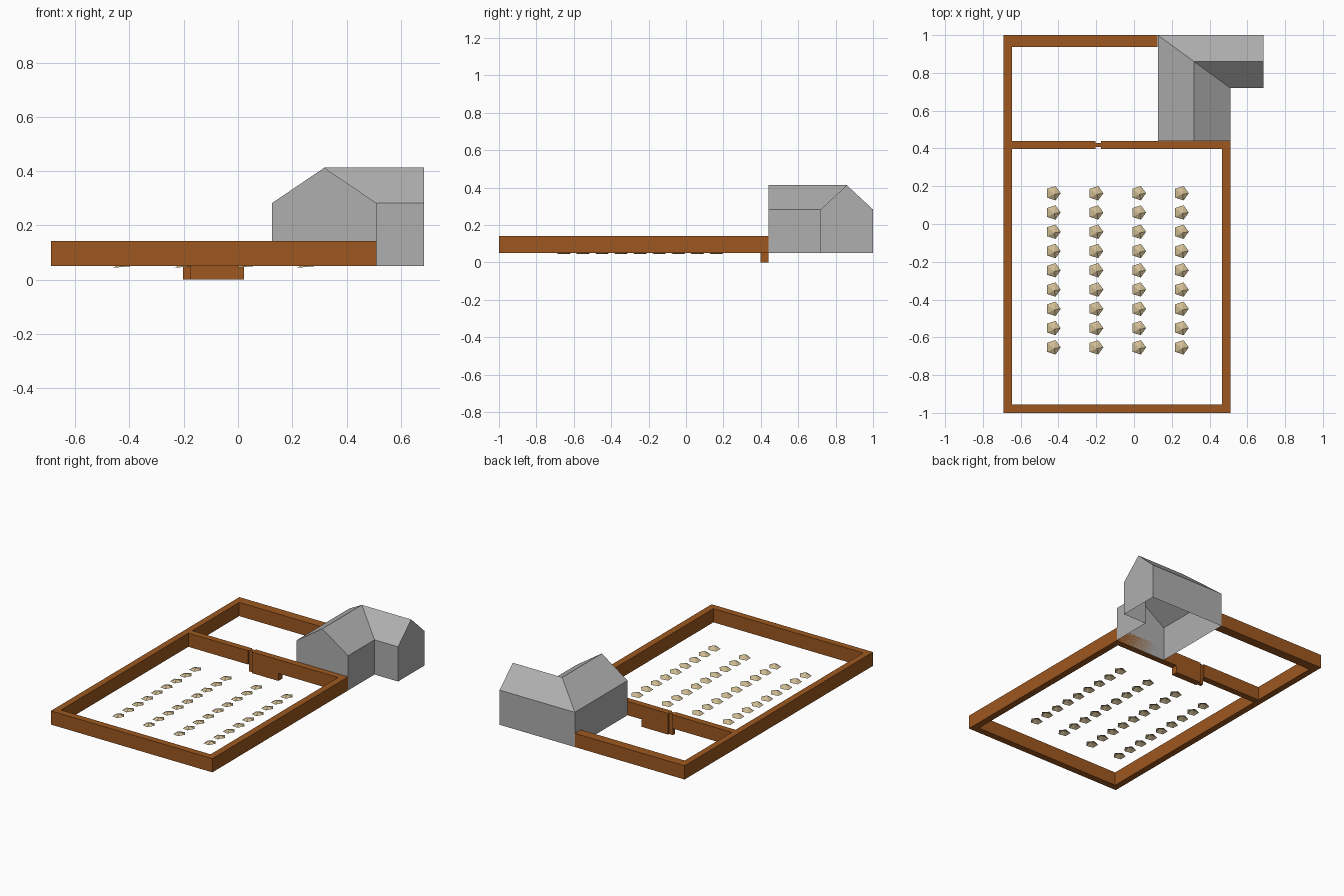
import bpy, bmesh, math

if "Cube" in bpy.data.objects:
    bpy.data.objects.remove(bpy.data.objects["Cube"])


def material(name, rgb):
    m = bpy.data.materials.new(name)
    m.diffuse_color = (*rgb, 1)
    m.use_nodes = True
    m.node_tree.nodes["Principled BSDF"].inputs["Base Color"].default_value = m.diffuse_color
    return m


brown = material("brown_wood", (0.34, 0.098, 0.014))
gray = material("gray_stone", (0.43, 0.43, 0.43))
tan = material("tan_straw", (0.62, 0.50, 0.29))


def make(name, verts, faces, mat):
    me = bpy.data.meshes.new(name)
    me.from_pydata(verts, [], faces)
    bm = bmesh.new()
    bm.from_mesh(me)
    bmesh.ops.recalc_face_normals(bm, faces=bm.faces)
    bm.to_mesh(me)
    bm.free()
    me.materials.append(mat)
    ob = bpy.data.objects.new(name, me)
    bpy.context.collection.objects.link(ob)
    return ob


def prism(name, outline, axis_map, lo, hi, mat):
    """Extrude a 2D outline between lo and hi."""
    n = len(outline)
    verts = [axis_map(a, b, d) for d in (lo, hi) for a, b in outline]
    faces = [tuple(range(n)), tuple(range(n, 2 * n))]
    faces += [(i, (i + 1) % n, n + (i + 1) % n, n + i) for i in range(n)]
    return make(name, verts, faces, mat)


def plan(a, b, d):
    return (a, b, d)


def elevation(a, b, d):
    return (a, d, b)


# Outer yard walls, one continuous run from the house round to the cross wall
prism("outer_wall", [(0.125, 1), (-0.69, 1), (-0.69, -1), (0.51, -1), (0.51, 0.397),
                     (0.465, 0.397), (0.465, -0.955), (-0.647, -0.955),
                     (-0.647, 0.937), (0.125, 0.937)], plan, 0.05, 0.142, brown)

# Cross wall: left run, thin gate hinge, right run with a lowered gate sill
prism("cross_wall_left", [(-0.647, 0.05), (-0.203, 0.05), (-0.203, 0.142),
                          (-0.647, 0.142)], elevation, 0.397, 0.44, brown)
prism("gate_hinge", [(-0.203, 0), (-0.175, 0), (-0.175, 0.142), (-0.203, 0.142)],
      elevation, 0.407, 0.43, brown)
prism("cross_wall_right", [(-0.175, 0), (0.022, 0), (0.022, 0.05), (0.51, 0.05),
                           (0.51, 0.142), (-0.175, 0.142)], elevation, 0.397, 0.44, brown)

# L-shaped house shell, open underneath, with hip and valley where the wings meet
plan_pts = [(0.126, 0.44), (0.51, 0.44), (0.51, 0.72), (0.685, 0.72), (0.685, 1), (0.126, 1)]
hv = [(x, y, z) for z in (0.05, 0.283) for x, y in plan_pts]
hv += [(0.318, 0.44, 0.413), (0.318, 0.86, 0.413), (0.685, 0.86, 0.413)]
hf = [(0, 1, 7, 12, 6), (1, 2, 8, 7), (2, 3, 9, 8), (3, 4, 10, 14, 9), (4, 5, 11, 10),
      (5, 0, 6, 11), (6, 12, 13, 11), (7, 8, 13, 12), (8, 9, 14, 13), (10, 11, 13, 14)]
make("house", hv, hf, gray)

# Straw heaps: shallow five-sided domes, slightly tilted, in a 4 x 9 grid
hx = [(0.04 * math.cos(i * math.tau / 5), 0.04 * math.sin(i * math.tau / 5)) for i in range(5)]
heap_verts = [(x, y, 0.047 + 0.09 * x) for x, y in hx] + [(0.006, -0.006, 0.064)]
heap_faces = [(i, (i + 1) % 5, 5) for i in range(5)]
heap = make("straw_heap", heap_verts, heap_faces, tan)
for c in range(4):
    for r in range(9):
        ob = heap
        if c or r:
            ob = bpy.data.objects.new("straw_heap", heap.data)
            bpy.context.collection.objects.link(ob)
        ob.location = (-0.428 + 0.226 * c, 0.163 - 0.102 * r, 0)
